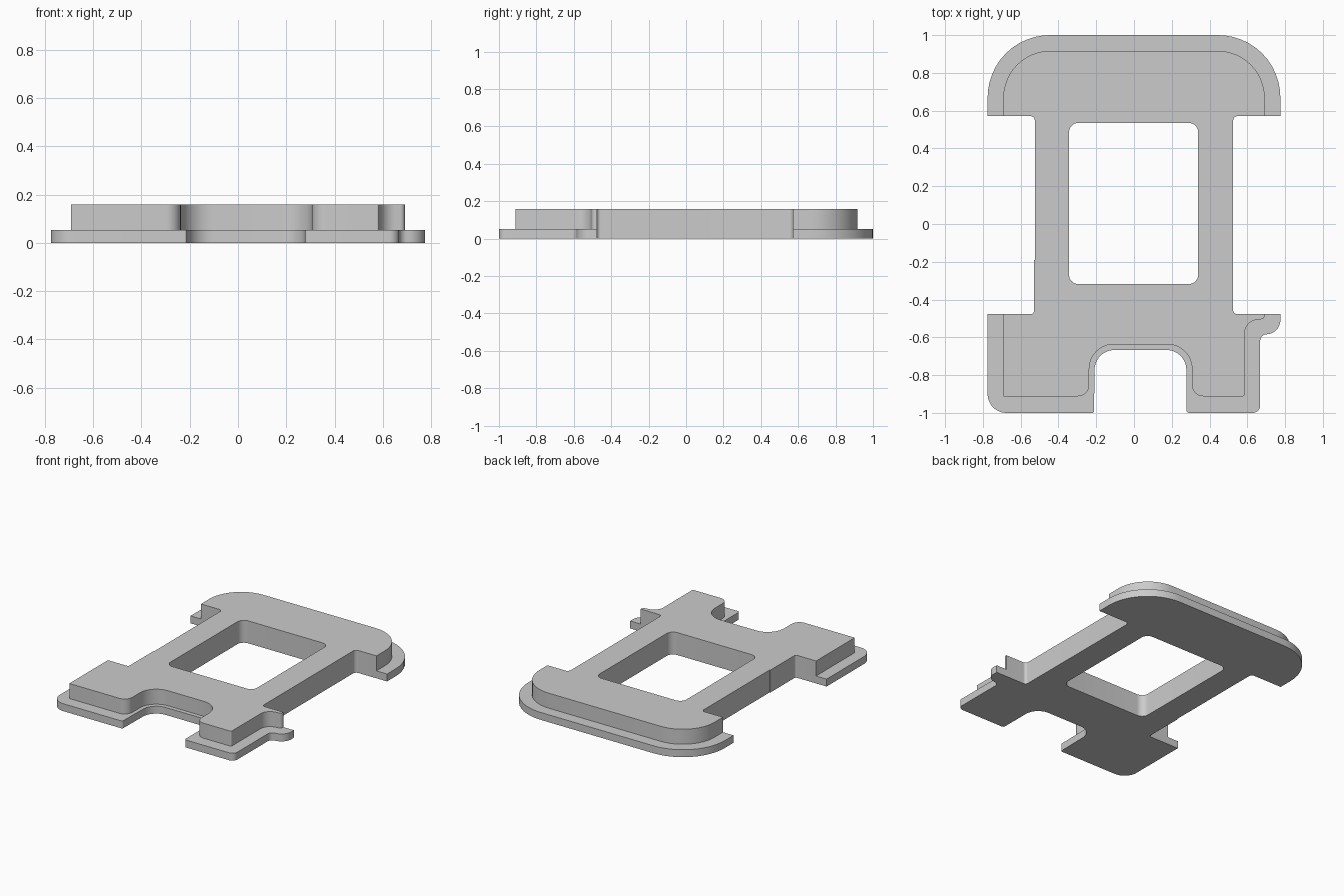
import bpy
import bmesh
from math import sin, cos, tan, atan2, pi
from mathutils import Vector

cube = bpy.data.objects.get("Cube")
if cube:
    bpy.data.objects.remove(cube, do_unlink=True)

grey = bpy.data.materials.new("plain grey")
grey.use_nodes = True
colour = (0.6, 0.6, 0.6, 1)
grey.diffuse_color = colour
grey.node_tree.nodes["Principled BSDF"].inputs["Base Color"].default_value = colour


def rounded(corners, steps=12):
    """Outline from (x, y, radius) corners, each replaced by an arc."""
    out = []
    for i, (x, y, r) in enumerate(corners):
        p = Vector((x, y))
        if r == 0:
            out.append(p)
            continue
        a = (Vector(corners[i - 1][:2]) - p).normalized()
        b = (Vector(corners[(i + 1) % len(corners)][:2]) - p).normalized()
        half = a.angle(b) / 2
        centre = p + (a + b).normalized() * (r / sin(half))
        start = p + a * (r / tan(half)) - centre
        # turn left at convex corners, right at concave ones
        turn = (pi - 2 * half) * (1 if b.x * a.y - b.y * a.x > 0 else -1)
        first = atan2(start.y, start.x)
        for k in range(steps + 1):
            t = first + turn * k / steps
            out.append(centre + Vector((cos(t), sin(t))) * r)
    return out


def plate(name, outlines, z0, z1):
    """Flat plate filled between outlines and raised from z0 to z1."""
    bm = bmesh.new()
    for loop in outlines:
        vs = [bm.verts.new((p.x, p.y, z0)) for p in loop]
        for i, v in enumerate(vs):
            bm.edges.new((vs[i - 1], v))
    bmesh.ops.triangle_fill(bm, edges=bm.edges[:], use_beauty=True)
    top = bmesh.ops.extrude_face_region(bm, geom=bm.faces[:], use_keep_orig=True)
    bmesh.ops.translate(bm, vec=(0, 0, z1 - z0),
                        verts=[g for g in top["geom"] if isinstance(g, bmesh.types.BMVert)])
    bmesh.ops.recalc_face_normals(bm, faces=bm.faces[:])
    mesh = bpy.data.meshes.new(name)
    bm.to_mesh(mesh)
    bm.free()
    mesh.materials.append(grey)
    obj = bpy.data.objects.new(name, mesh)
    bpy.context.collection.objects.link(obj)
    bpy.ops.object.select_all(action='DESELECT')
    obj.select_set(True)
    bpy.context.view_layer.objects.active = obj
    bpy.ops.object.shade_smooth_by_angle(angle=0.5)


def upper_body(side, back, r):
    """Waist and rounded back end, shared by both layers."""
    return [(side, -0.477, 0), (0.525, -0.477, 0.02), (0.525, 0.572, 0.025),
            (side, 0.572, 0), (side, back, r), (-side, back, r),
            (-side, 0.572, 0), (-0.525, 0.572, 0.025), (-0.525, -0.19, 0),
            (-0.53, -0.19, 0), (-0.53, -0.477, 0.015), (-side, -0.477, 0)]


# Front feet with the notch between them and the flared tab on the left
base_feet = [(-0.775, -1, 0.1), (-0.212, -1, 0.01), (-0.207, -0.667, 0.105),
             (0.277, -0.667, 0.105), (0.277, -1, 0.015), (0.668, -1, 0.04),
             (0.668, -0.588, 0.035), (0.775, -0.575, 0.075)]
raised_feet = [(-0.692, -0.912, 0), (-0.237, -0.912, 0.06), (-0.237, -0.637, 0.13),
               (0.307, -0.637, 0.13), (0.307, -0.912, 0.06), (0.585, -0.912, 0.01),
               (0.585, -0.515, 0.075), (0.692, -0.502, 0.022)]

# Rounded window through both layers
window = rounded([(-0.344, -0.318, 0.05), (0.34, -0.318, 0.05),
                  (0.34, 0.535, 0.05), (-0.344, 0.535, 0.05)])

plate("base_plate", [rounded(base_feet + upper_body(0.775, 1, 0.33)), window], 0, 0.053)
plate("raised_plate", [rounded(raised_feet + upper_body(0.692, 0.917, 0.25)), window], 0.053, 0.16)
